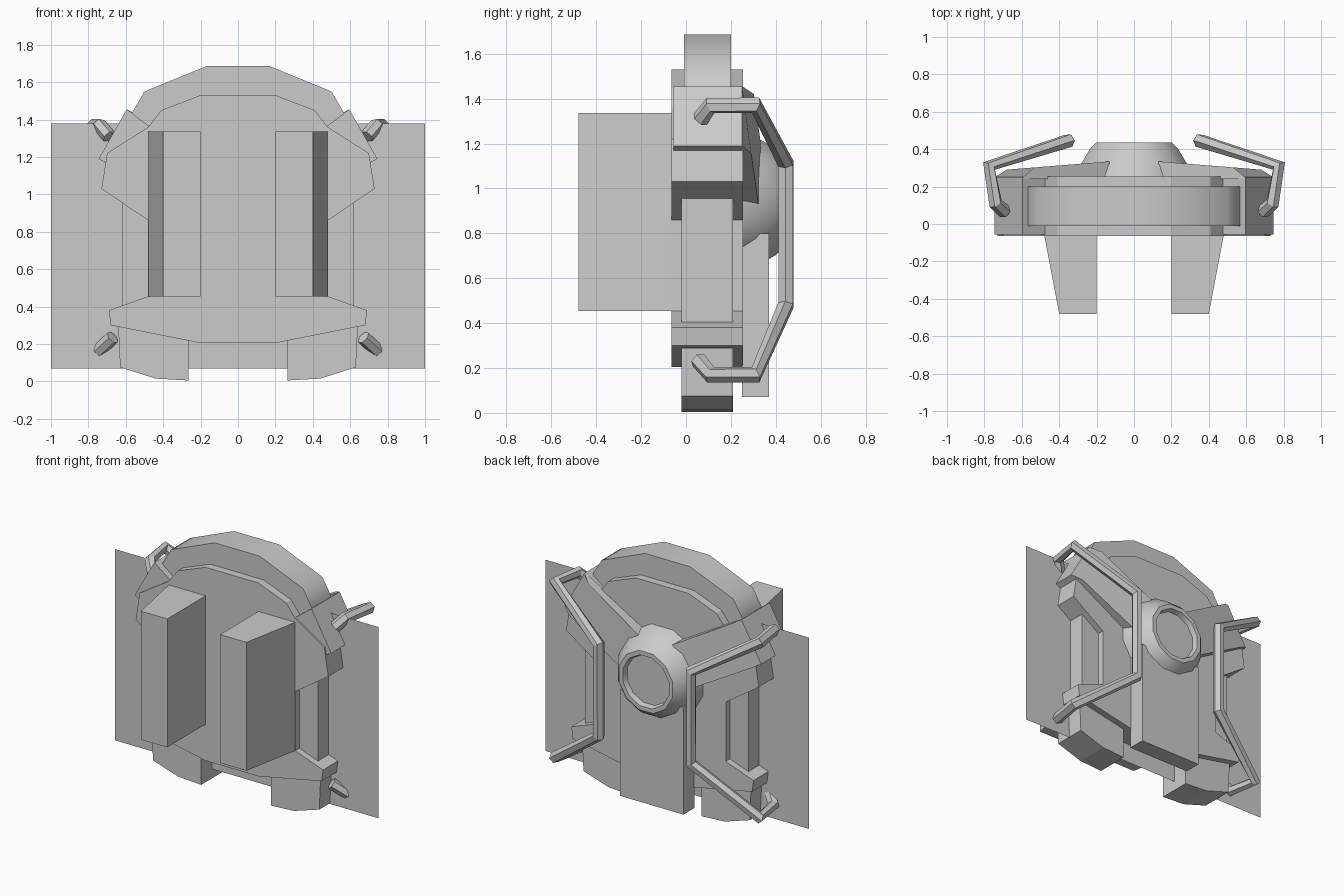
import bpy, bmesh, math

if "Cube" in bpy.data.objects:
    bpy.data.objects.remove(bpy.data.objects["Cube"])

grey = bpy.data.materials.new("light_grey")
grey.diffuse_color = (0.6, 0.6, 0.6, 1)
grey.use_nodes = True
grey.node_tree.nodes["Principled BSDF"].inputs["Base Color"].default_value = grey.diffuse_color


def finish(name, bm, smooth=None):
    bmesh.ops.recalc_face_normals(bm, faces=bm.faces)
    me = bpy.data.meshes.new(name)
    bm.to_mesh(me)
    bm.free()
    me.materials.append(grey)
    ob = bpy.data.objects.new(name, me)
    bpy.context.collection.objects.link(ob)
    if smooth:
        bpy.ops.object.select_all(action='DESELECT')
        ob.select_set(True)
        bpy.context.view_layer.objects.active = ob
        bpy.ops.object.shade_smooth_by_angle(angle=math.radians(smooth))
    return ob


def prism(name, pts, front, back, side=1, smooth=None):
    """Extrude an x-z outline along y; front and back may be functions of x."""
    f = front if callable(front) else lambda x: front
    b = back if callable(back) else lambda x: back
    bm = bmesh.new()
    a = [bm.verts.new((side * x, f(x), z)) for x, z in pts]
    c = [bm.verts.new((side * x, b(x), z)) for x, z in pts]
    bm.faces.new(a)
    bm.faces.new(c[::-1])
    n = len(pts)
    for i in range(n):
        j = (i + 1) % n
        bm.faces.new((a[i], c[i], c[j], a[j]))
    return finish(name, bm, smooth)


def mirrored(half):
    return half + [(-x, z) for x, z in reversed(half)]


# Main body: arched top, shoulder wings, waist and flared base
body = [(0.2, 1.53), (0.41, 1.45), (0.48, 1.36), (0.70, 1.22), (0.73, 1.03),
        (0.48, 0.86), (0.48, 0.455), (0.69, 0.38), (0.68, 0.30), (0.2, 0.205)]
prism("body", mirrored(body), -0.065, 0.255)

# Rounded collar over the top
collar = [(0.17, 1.685), (0.5, 1.55), (0.57, 1.43), (0.57, 1.3),
          (0.45, 1.3), (0.4, 1.42), (0.2, 1.5)]
prism("collar", mirrored(collar), -0.01, 0.2, smooth=45)

# Thin upright sheet
bm = bmesh.new()
bm.faces.new([bm.verts.new((x, 0.095, z)) for x, z in
              ((-1, 0.07), (1, 0.07), (1, 1.38), (-1, 1.38))])
finish("sheet", bm)

# Rear hub, turned around the y axis with a shallow dish
bm = bmesh.new()
rings, seg = [], 12
for r, y in ((0.32, 0.25), (0.30, 0.31), (0.245, 0.40), (0.21, 0.435),
             (0.18, 0.435), (0.17, 0.40)):
    rings.append([bm.verts.new((r * math.cos(2 * math.pi * (i + .5) / seg), y,
                                0.94 + r * math.sin(2 * math.pi * (i + .5) / seg)))
                  for i in range(seg)])
for p, q in zip(rings, rings[1:]):
    for i in range(seg):
        j = (i + 1) % seg
        bm.faces.new((p[i], p[j], q[j], q[i]))
bm.faces.new(rings[0])
bm.faces.new(rings[-1])
finish("rear_hub", bm, 35)

# Spine block below the hub
prism("spine", [(-0.24, 0.07), (0.24, 0.07), (0.24, 0.80), (-0.24, 0.80)], 0.25, 0.37)

for side, tag in ((1, "right"), (-1, "left")):
    # Tapered front pouch
    bm = bmesh.new()
    loops = [[bm.verts.new((side * x, y, z)) for x, y in
              ((0.2, -0.06), (0.2, -0.48), (0.4, -0.48), (0.48, -0.06))]
             for z in (0.455, 1.335)]
    bm.faces.new(loops[0])
    bm.faces.new(loops[1])
    for i in range(4):
        j = (i + 1) % 4
        bm.faces.new((loops[0][i], loops[0][j], loops[1][j], loops[1][i]))
    finish("pouch_" + tag, bm)

    # Side strut, foot and tilted shoulder clip
    prism("strut_" + tag, [(0.46, 0.40), (0.62, 0.40), (0.62, 0.96), (0.46, 0.96)],
          -0.02, 0.21, side)
    prism("foot_" + tag, [(0.265, 0.005), (0.44, 0.015), (0.63, 0.075),
                          (0.64, 0.29), (0.265, 0.29)], -0.02, 0.21, side)
    prism("shoulder_clip_" + tag, [(0.595, 1.455), (0.745, 1.19), (0.62, 1.12),
                                   (0.47, 1.36)], -0.055, 0.25, side)

    # Strap from the clip down to the hub
    prism("rear_strap_" + tag, [(0.595, 1.455), (0.745, 1.19), (0.68, 1.155),
                                (0.28, 0.93), (0.13, 1.19), (0.53, 1.42)], 0.24,
          lambda x: 0.25 if x in (0.595, 0.745) else 0.345 - 0.08 * x, side)

    # Bent handle bar
    path = [(0.69, 0.065, 1.31), (0.74, 0.11, 1.37), (0.775, 0.31, 1.37),
            (0.35, 0.445, 1.11), (0.35, 0.445, 0.48), (0.775, 0.31, 0.17),
            (0.74, 0.11, 0.17), (0.67, 0.055, 0.235)]
    cu = bpy.data.curves.new("handle_" + tag, 'CURVE')
    cu.dimensions = '3D'
    cu.bevel_depth = 0.038
    cu.bevel_resolution = 1
    cu.use_fill_caps = True
    sp = cu.splines.new('POLY')
    sp.points.add(len(path) - 1)
    for p, (x, y, z) in zip(sp.points, path):
        p.co = (side * x, y, z, 1)
    sp.use_smooth = False
    cu.materials.append(grey)
    bpy.context.collection.objects.link(bpy.data.objects.new("handle_" + tag, cu))
